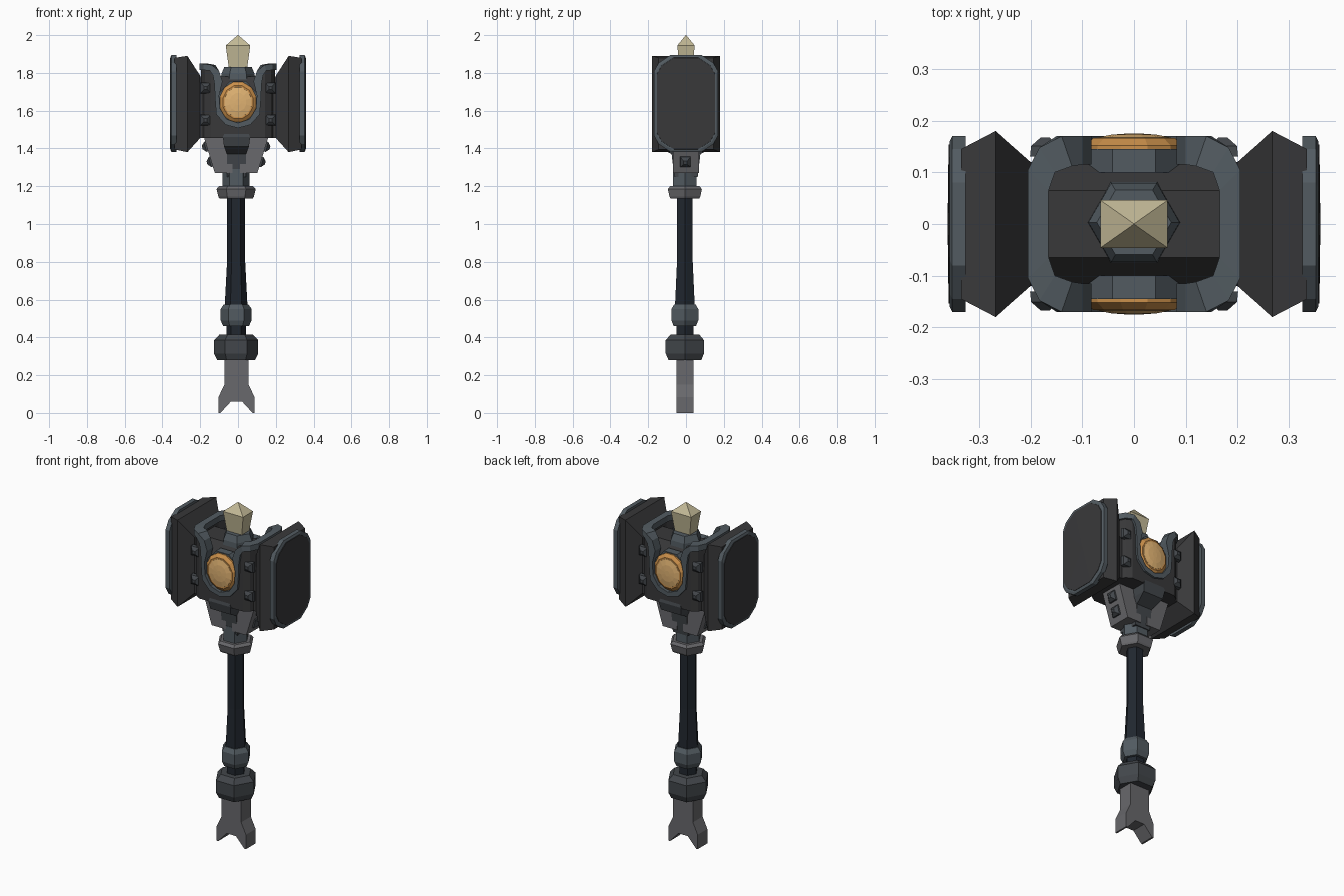
import bpy, bmesh
from math import cos, sin, pi
from mathutils import Vector

if "Cube" in bpy.data.objects:
    bpy.data.objects.remove(bpy.data.objects["Cube"])

COLORS = {
    "dark": (0.04, 0.04, 0.042), "steel": (0.085, 0.105, 0.12),
    "grey": (0.14, 0.14, 0.15), "grip": (0.015, 0.02, 0.028),
    "iron": (0.055, 0.062, 0.07), "amber": (0.6, 0.28, 0.07),
    "glow": (0.75, 0.45, 0.17), "bone": (0.55, 0.49, 0.31),
}
MATS = {}
for key, c in COLORS.items():
    MATS[key] = bpy.data.materials.new(key)
    MATS[key].diffuse_color = (*c, 1)


def make(name, verts, faces, color):
    me = bpy.data.meshes.new(name)
    me.from_pydata([tuple(v) for v in verts], [], faces)
    bm = bmesh.new()
    bm.from_mesh(me)
    bmesh.ops.recalc_face_normals(bm, faces=bm.faces)
    bm.to_mesh(me)
    bm.free()
    me.materials.append(MATS[color])
    ob = bpy.data.objects.new(name, me)
    bpy.context.collection.objects.link(ob)
    return ob


def loft(name, rings, color, closed=False):
    """Skin equal-sized rings; cap the ends unless the loft is a closed loop."""
    n, m = len(rings[0]), len(rings)
    faces = []
    for i in range(m if closed else m - 1):
        a, b = i * n, (i + 1) % m * n
        faces += [(a + j, a + (j + 1) % n, b + (j + 1) % n, b + j) for j in range(n)]
    if not closed:
        faces += [tuple(range(n)), tuple(range((m - 1) * n, m * n))]
    return make(name, [v for r in rings for v in r], faces, color)


def rect(hx, hy, z):
    return [(-hx, -hy, z), (hx, -hy, z), (hx, hy, z), (-hx, hy, z)]


def turned(name, profile, color, n=6, loc=(-.01, -.006, 0)):
    ob = loft(name, [[(r * cos(2 * pi * i / n), r * sin(2 * pi * i / n), z)
                      for i in range(n)] for r, z in profile], color)
    ob.location = loc
    return ob


def stud(name, loc, direction):
    ob = loft(name, [rect(.029, .029, -.012), rect(.027, .027, .008),
                     rect(.009, .009, .024)], "iron")
    ob.rotation_euler = Vector(direction).to_track_quat('Z', 'Y').to_euler()
    ob.location = loc


# Handle, from bottom to top
half = [(.03, .06), (.085, 0), (.095, 0), (.095, .085), (.064, .15), (.064, .29)]
fork = half + [(-x, z) for x, z in reversed(half)]
ob = loft("forked_pommel", [[(x, y, z) for x, z in fork] for y in (-.045, .045)], "grey")
ob.location = (-.008, -.006, 0)
turned("pommel_knob", [(.1, .28), (.117, .315), (.117, .385), (.088, .415)], "iron")
turned("handle_neck", [(.052, .41), (.052, .465)], "grip")
turned("handle_bead", [(.068, .46), (.082, .49), (.082, .55), (.065, .575)], "steel")
turned("grip", [(.06, .57), (.048, .8), (.048, 1.15)], "grip")
turned("collar", [(.088, 1.135), (.094, 1.145), (.104, 1.185), (.09, 1.2)], "grey")
turned("upper_neck", [(.072, 1.19), (.072, 1.29)], "steel")

# Slanted bracket arms with studs, and the central clasp
for s in (-1, 1):
    arm = [(.02, 1.27), (.112, 1.27), (.122, 1.3), (.172, 1.465), (.02, 1.465)]
    loft("bracket_arm", [[(s * x - .01, y, z) for x, z in arm] for y in (-.07, .07)], "grey")
    for x, z in ((.131, 1.33), (.156, 1.41)):
        stud("bracket_stud", (s * x - .01, -.003, z), (s * .967, 0, -.25))
clasp = loft("clasp", [rect(.05, .062, 1.25), rect(.05, .076, 1.37), rect(.066, .15, 1.41),
                       rect(.072, .162, 1.46), rect(.06, .155, 1.49)], "iron")
clasp.location.x = -.008

# Head core running between the two striking blocks
core = [(-.12, 1.455), (.12, 1.455), (.12, 1.7), (.065, 1.78), (-.065, 1.78), (-.12, 1.7)]
loft("head_core", [[(x, y, z) for y, z in core] for x in (-.21, .21)], "dark")

# Striking blocks, rims and faces
quarter = [(.17, .17), (.145, .215), (.08, .258)]


def face_ring(x, k):
    q = quarter
    pts = q + [(-a, b) for a, b in q[::-1]] + [(-a, -b) for a, b in q] + [(a, -b) for a, b in q[::-1]]
    return [(x, a - k * (1 if a > 0 else -1), 1.638 + b - k * (1 if b > 0 else -1)) for a, b in pts]


for s in (-1, 1):
    sec = [(.2, .12, 1.455, 1.785), (.268, .18, 1.38, 1.89), (.335, .145, 1.395, 1.88)]
    loft("striking_block", [[(s * x, -h, a), (s * x, h, a), (s * x, h, b), (s * x, -h, b)]
                            for x, h, a, b in sec], "dark")
    loft("face_rim", [face_ring(s * .326, 0), face_ring(s * .352, 0), face_ring(s * .357, .01)], "steel")
    loft("striking_face", [face_ring(s * .35, .014), face_ring(s * .359, .016),
                           [(s * .361, 0, 1.638)] * 12], "dark")

# Raised trim: top edge x,z / lower edge x,z / outer y / inner x shift / inner y
rows = [(0, 1.535, 0, 1.508, .17, 0, .115), (.06, 1.555, .065, 1.525, .17, 0, .115),
        (.095, 1.61, .115, 1.58, .17, 0, .115), (.1, 1.68, .122, 1.67, .17, 0, .115),
        (.082, 1.755, .124, 1.735, .17, 0, .115), (.1, 1.81, .132, 1.785, .17, 0, .115),
        (.14, 1.842, .15, 1.812, .17, -.02, .112), (.183, 1.848, .183, 1.815, .148, -.03, .1),
        (.205, 1.85, .205, 1.815, .105, -.04, .065)]
loop = ([(r, 1, -1) for r in rows] + [(r, 1, 1) for r in rows[::-1]]
        + [(r, -1, 1) for r in rows[1:]] + [(r, -1, -1) for r in rows[:0:-1]])
trim, top, low = [], [], []
for (xu, zu, xv, zv, yo, dx, yi), sx, sy in loop:
    trim.append([(sx * xu, sy * yo, zu), (sx * xv, sy * yo, zv),
                 (sx * (xv + dx), sy * yi, zv), (sx * (xu + dx), sy * yi, zu)])
    top.append((sx * xv * .96, sy * yo * .93, zv + .01))
    low.append((sx * xv * .96, sy * yo * .93, 1.455))
loft("head_trim", trim, "steel", closed=True)

# Dark cheek walls hanging below the trim
n = len(top)
make("head_cheeks", top + low,
     [(i, (i + 1) % n, n + (i + 1) % n, n + i) for i in range(n)] + [tuple(range(n, 2 * n))], "dark")
for sx in (-1, 1):
    for sy in (-1, 1):
        for z in (1.55, 1.72):
            stud("cheek_stud", (sx * .172, sy * .143, z), (0, sy, 0))


# Gem, its socket and dome, front and back
def disc(name, profile, color, n, s):
    loft(name, [[(r * cos(2 * pi * (i + .5) / n), s * y, 1.645 + 1.1 * r * sin(2 * pi * (i + .5) / n))
                 for i in range(n)] for r, y in profile], color)


for s in (-1, 1):
    disc("gem_socket", [(.11, .1), (.11, .145)], "steel", 8, s)
    disc("gem_ring", [(.1, .13), (.1, .152), (.082, .166)], "amber", 12, s)
    disc("gem_dome", [(.078, .155), (.074, .167), (.045, .173), (.015, .175)], "glow", 12, s)

# Top spike on a hexagonal base
turned("spike_base", [(.09, 1.765), (.088, 1.795), (.072, 1.832)], "steel", loc=(0, .003, 0))
loft("top_spike", [rect(.048, .034, 1.825), rect(.065, .046, 1.945), rect(.001, .001, 2.0)], "bone")

for m in bpy.data.materials:
    if m.users and not m.is_grease_pencil:
        m.use_nodes = True
        m.node_tree.nodes["Principled BSDF"].inputs["Base Color"].default_value = m.diffuse_color
